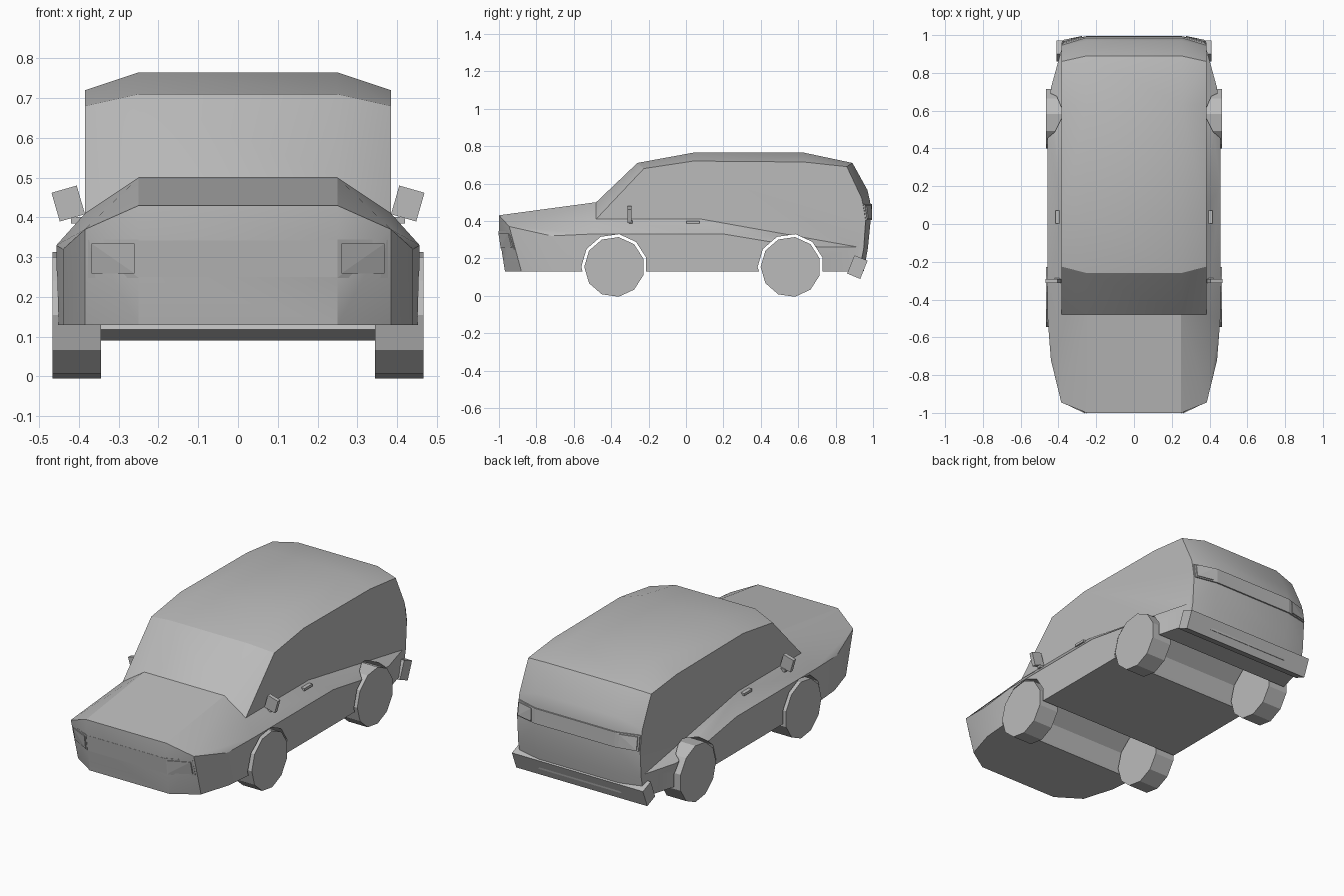
import bpy, bmesh, math
from mathutils import Matrix, Vector

if "Cube" in bpy.data.objects:
    bpy.data.objects.remove(bpy.data.objects["Cube"])

grey = bpy.data.materials.new("plain grey")
grey.use_nodes = True
grey.diffuse_color = (0.5, 0.5, 0.5, 1)
grey.node_tree.nodes["Principled BSDF"].inputs["Base Color"].default_value = (0.5, 0.5, 0.5, 1)


def make(name, bm):
    bmesh.ops.recalc_face_normals(bm, faces=bm.faces)
    mesh = bpy.data.meshes.new(name)
    bm.to_mesh(mesh)
    bm.free()
    mesh.materials.append(grey)
    obj = bpy.data.objects.new(name, mesh)
    bpy.context.collection.objects.link(obj)
    return obj


def hull(name, points, mirror=True):
    bm = bmesh.new()
    for x, y, z in points:
        for side in ((1, -1) if mirror else (1,)):
            bm.verts.new((x * side, y, z))
    res = bmesh.ops.convex_hull(bm, input=bm.verts)
    junk = [v for v in res["geom_interior"] if isinstance(v, bmesh.types.BMVert)]
    bmesh.ops.delete(bm, geom=junk, context='VERTS')
    bmesh.ops.dissolve_limit(bm, angle_limit=0.01, verts=bm.verts, edges=bm.edges)
    return make(name, bm)


def box(name, centre, size, rot=(0, 'X')):
    bm = bmesh.new()
    m = (Matrix.Translation(centre) @ Matrix.Rotation(math.radians(rot[0]), 4, rot[1])
         @ Matrix.Diagonal((*size, 1)))
    bmesh.ops.create_cube(bm, size=1, matrix=m)
    return make(name, bm)


def roller(name, x, y, radius, width):
    # eleven-sided cylinder across the car, with a flat side down
    bm = bmesh.new()
    m = Matrix.Translation((x, y, 0.154)) @ Matrix.Rotation(math.pi / 2, 4, 'Y')
    bmesh.ops.create_cone(bm, cap_ends=True, segments=11, radius1=radius,
                          radius2=radius, depth=width,
                          matrix=m @ Matrix.Rotation(math.pi, 4, 'Z'))
    return make(name, bm)


def boolean(obj, other, operation):
    mod = obj.modifiers.new(operation, 'BOOLEAN')
    mod.operation = operation
    mod.object = other
    mod.solver = 'EXACT'
    bpy.context.view_layer.objects.active = obj
    bpy.ops.object.modifier_apply(modifier=mod.name)
    bpy.data.objects.remove(other)


# Centre (x 0.25) and corner (x 0.385) outlines as (y, z)
MID, EDGE = 0.25, 0.385
roof_mid = [(-.48, .50), (-.26, .71), (.04, .765), (.63, .765), (.89, .71)]
roof_edge = [(-.48, .41), (-.225, .68), (.04, .72), (.63, .715), (.86, .69)]
rear_mid = [(.97, .565), (.985, .50), (.987, .40), (.972, .25), (.95, .13)]
rear_edge = [(.94, .52), (.953, .45), (.96, .40), (.95, .25), (.925, .13)]
nose_mid = [(-1, .43), (-1, .345), (-.987, .25), (-.968, .13)]
nose_edge = [(-.945, .37), (-.937, .345), (-.912, .25), (-.88, .13)]


def at(x, outline):
    return [(x, y, z) for y, z in outline]


# Cabin from windscreen to tail
body = hull("body", at(MID, roof_mid + rear_mid) + at(EDGE, roof_edge + rear_edge)
            + at(EDGE, [(-.47, .13)]))

# Lower body: bonnet, nose and flared sides
lower = hull("lower_body", at(MID, nose_mid + [(-.48, .5)])
             + at(EDGE, nose_edge + [(-.48, .41), (.08, .41), (.92, .26), (.92, .13)])
             + at(.44, [(-.72, .32), (-.70, .13), (.72, .26), (.72, .13)])
             + at(.457, [(-.5, .33), (-.5, .13), (.2, .33), (.5, .28), (.5, .13)]))
boolean(body, lower, 'UNION')

# Wheels and the arch channels running across the body
for label, y in (("front", -.383), ("rear", .56)):
    boolean(body, roller("arch_cutter", 0, y, .177, 1.2), 'DIFFERENCE')
    for side, s in (("left", 1), ("right", -1)):
        roller(f"{label}_wheel_{side}", s * .406, y, .161, .122)

bpy.ops.object.select_all(action='DESELECT')
body.select_set(True)
bpy.context.view_layer.objects.active = body
bpy.ops.object.shade_smooth_by_angle(angle=math.radians(24))


def surface(x, z, mid, edge):
    # y of the nose or tail surface at a place
    def along(outline):
        for (ya, za), (yb, zb) in zip(outline, outline[1:]):
            if zb <= z <= za:
                return ya + (yb - ya) * (za - z) / (za - zb)
        return outline[-1][0]
    t = max(0, (abs(x) - MID) / (EDGE - MID))
    return along(mid) * (1 - t) + along(edge) * t


def plate(name, x0, x1, z0, z1, lift, mid, edge):
    # thin panel following the nose or tail
    out = math.copysign(1, mid[0][0])
    pts = [(x, surface(x, z, mid, edge) + out * d, z)
           for x in (x0, x1) for z in (z0, z1) for d in (lift, -.02)]
    return hull(name, pts, False)


# Grille and tail strips, lamp frames and lamps
plate("grille_strip", -MID, MID, .25, .342, .001, nose_mid, nose_edge)
plate("tail_strip", -MID, MID, .405, .49, .008, rear_mid, rear_edge)
for side, s in (("left", 1), ("right", -1)):
    plate(f"headlamp_frame_{side}", s * MID, s * .377, .248, .345, .003, nose_mid, nose_edge)
    plate(f"headlamp_{side}", s * .26, s * .368, .259, .334, .009, nose_mid, nose_edge)
    plate(f"tail_lamp_frame_{side}", s * MID, s * .38, .405, .49, .008, rear_mid, rear_edge)
    plate(f"tail_lamp_{side}", s * .275, s * .372, .412, .483, .014, rear_mid, rear_edge)
    # Door mirrors and handles
    box(f"mirror_{side}", (s * .427, -.302, .435), (.066, .022, .075), (s * 16, 'Y'))
    box(f"mirror_stalk_{side}", (s * .395, -.295, .393), (.05, .02, .016))
    box(f"door_handle_{side}", (s * .402, .037, .393), (.026, .07, .014))

# Tilted rear bumper
box("rear_bumper", (0, .916, .153), (.82, .076, .105), (-22, 'X'))
bpy.ops.object.select_all(action='DESELECT')
